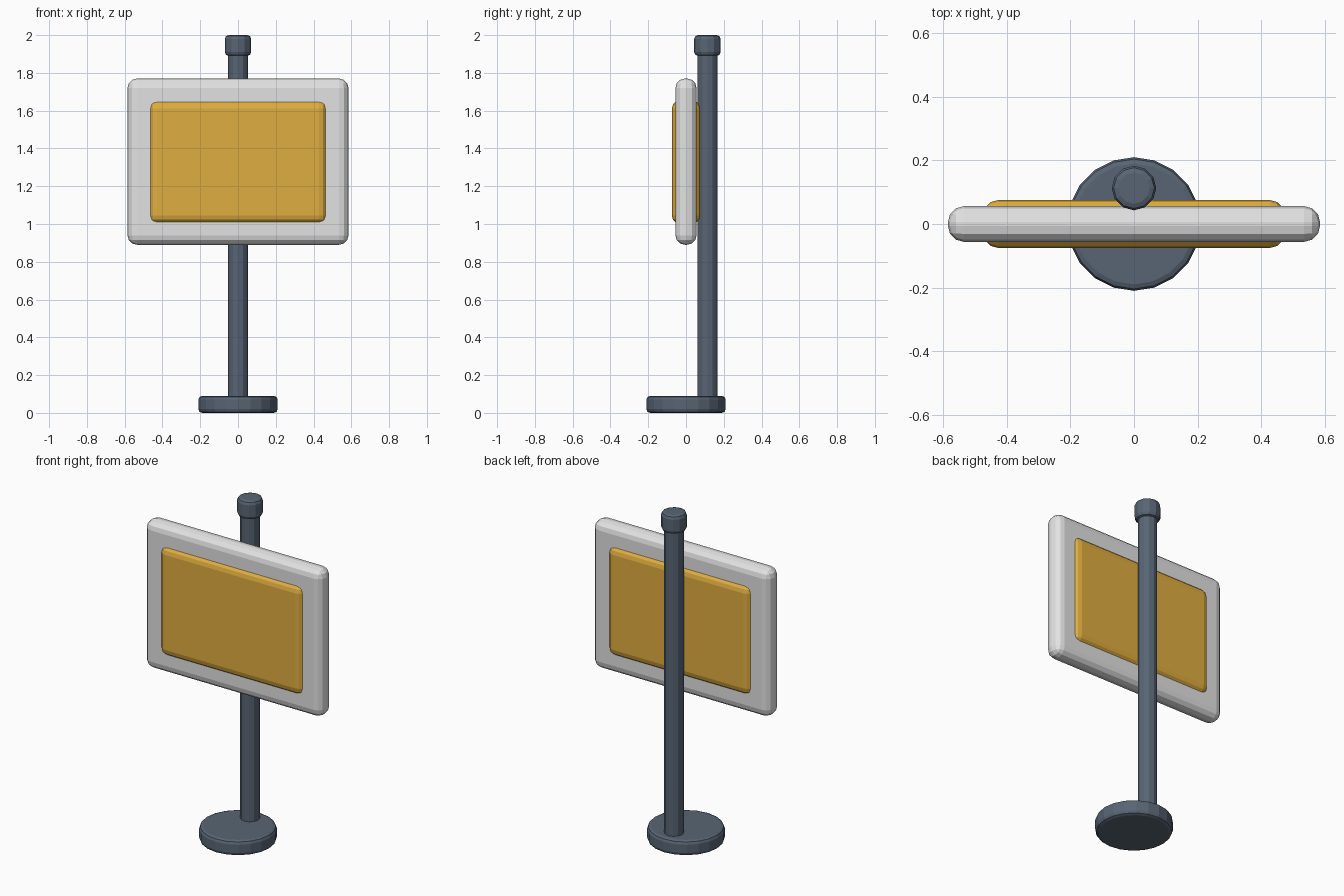
import bpy
import math

cube = bpy.data.objects.get("Cube")
if cube:
    bpy.data.objects.remove(cube, do_unlink=True)


def material(name, rgb):
    mat = bpy.data.materials.new(name)
    mat.use_nodes = True
    mat.diffuse_color = (*rgb, 1)
    mat.node_tree.nodes["Principled BSDF"].inputs["Base Color"].default_value = (*rgb, 1)
    return mat


def finish(obj, name, mat, bevel, segments):
    obj.name = name
    obj.data.materials.append(mat)
    if bevel:
        mod = obj.modifiers.new("rounded_edges", "BEVEL")
        mod.width = bevel
        mod.segments = segments
        mod.limit_method = "ANGLE"
        mod.angle_limit = math.radians(40)
    return obj


def box(name, size, z, mat, bevel):
    bpy.ops.mesh.primitive_cube_add(size=1, location=(0, 0, z))
    obj = bpy.context.object
    obj.scale = size
    bpy.ops.object.transform_apply(location=False, rotation=False, scale=True)
    return finish(obj, name, mat, bevel, 3)


def cylinder(name, radius, y, bottom, top, sides, mat, bevel=0):
    bpy.ops.mesh.primitive_cylinder_add(
        vertices=sides, radius=radius, depth=top - bottom,
        location=(0, y, (bottom + top) / 2))
    return finish(bpy.context.object, name, mat, bevel, 2)


slate = material("slate_metal", (0.098, 0.13, 0.175))
pale = material("pale_grey", (0.76, 0.76, 0.76))
amber = material("amber_panel", (0.74, 0.42, 0.05))

# Stand: round foot, post behind the board, and cap
POST_Y = 0.113
cylinder("base", 0.21, 0, 0, 0.09, 20, slate, 0.02)
cylinder("post", 0.053, POST_Y, 0.05, 1.95, 12, slate)
cylinder("post_cap", 0.07, POST_Y, 1.89, 2.0, 12, slate, 0.02)

# Sign: rounded board with a raised panel showing on both faces
box("sign_board", (1.17, 0.112, 0.88), 1.33, pale, 0.05)
box("sign_panel", (0.946, 0.15, 0.655), 1.328, amber, 0.045)
